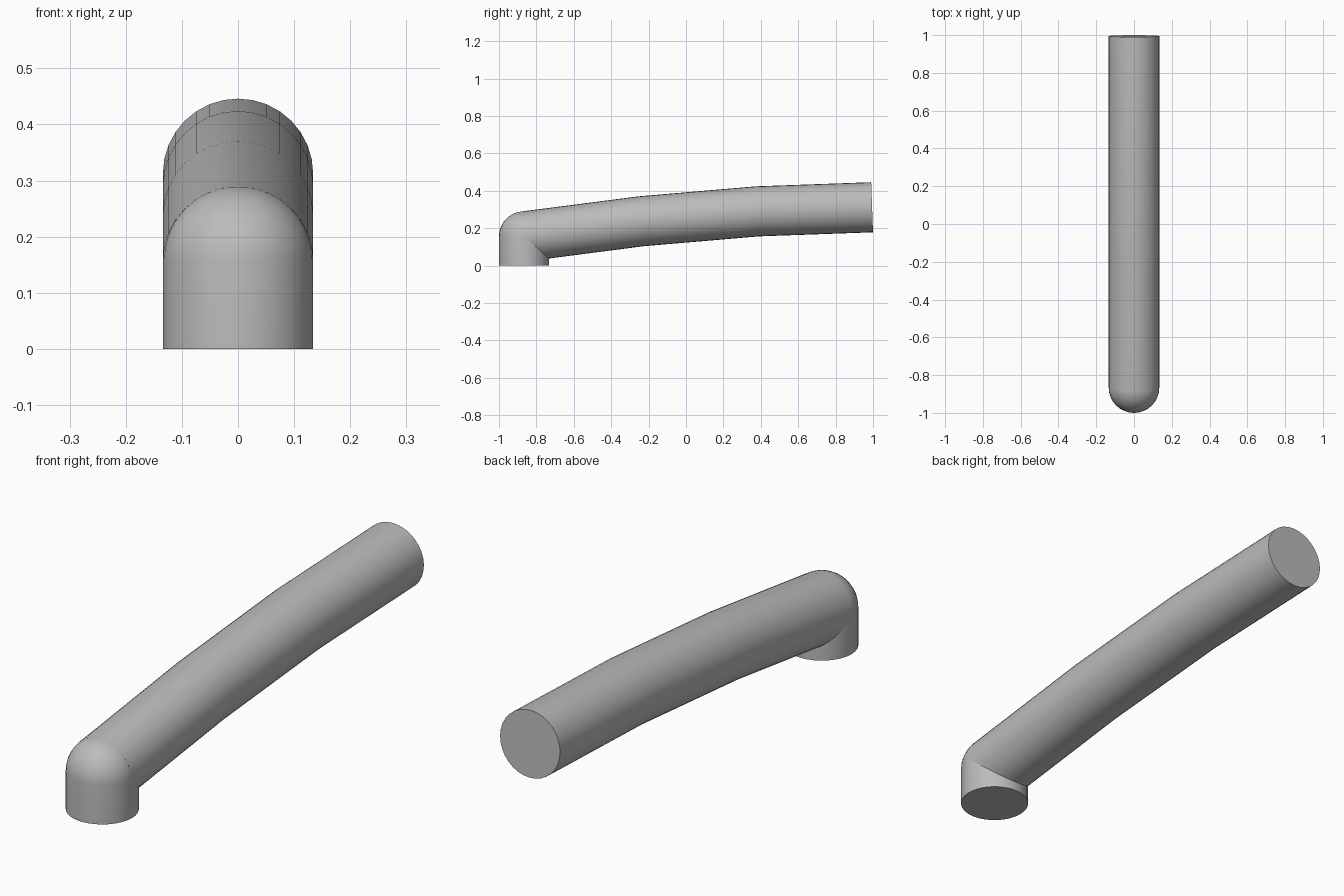
import bpy
import bmesh
import math
from mathutils import Vector, Matrix

cube = bpy.data.objects.get("Cube")
if cube:
    bpy.data.objects.remove(cube, do_unlink=True)

RADIUS = 0.134
SIDES = 32
ELBOW = Vector((0, -0.866, 0.156))

# Single grey material
grey = bpy.data.materials.new("plain grey")
grey.use_nodes = True
colour = (0.5, 0.5, 0.5, 1)
grey.diffuse_color = colour
grey.node_tree.nodes["Principled BSDF"].inputs["Base Color"].default_value = colour


def finish(name, bm):
    bmesh.ops.recalc_face_normals(bm, faces=bm.faces[:])
    mesh = bpy.data.meshes.new(name)
    bm.to_mesh(mesh)
    bm.free()
    mesh.materials.append(grey)
    obj = bpy.data.objects.new(name, mesh)
    bpy.context.collection.objects.link(obj)
    bpy.ops.object.select_all(action="DESELECT")
    obj.select_set(True)
    bpy.context.view_layer.objects.active = obj
    bpy.ops.object.shade_smooth_by_angle(angle=math.radians(30))
    return obj


# Upright post with a domed top: a profile spun about the vertical axis
bm = bmesh.new()
steps = 10
profile = [(0, 0), (RADIUS, 0)]
for i in range(steps + 1):
    a = math.pi / 2 * i / steps
    profile.append((RADIUS * math.cos(a), ELBOW.z + RADIUS * math.sin(a)))
verts = [bm.verts.new((r, 0, z)) for r, z in profile]
edges = [bm.edges.new(pair) for pair in zip(verts, verts[1:])]
bmesh.ops.spin(bm, geom=verts + edges, cent=(0, 0, 0), axis=(0, 0, 1),
               angle=math.tau, steps=SIDES, use_duplicate=False)
bmesh.ops.remove_doubles(bm, verts=bm.verts[:], dist=0.0001)
bmesh.ops.translate(bm, verts=bm.verts[:], vec=(0, ELBOW.y, 0))
finish("domed_post", bm)

# Long bent tube: mitred rings swept along a gently flattening path
path = [ELBOW, Vector((0, -0.24, 0.237)), Vector((0, 0.38, 0.29)),
        Vector((0, 0.995, 0.312))]
bm = bmesh.new()
rings = []
for i, point in enumerate(path):
    before = (point - path[i - 1]).normalized() if i > 0 else None
    after = (path[i + 1] - point).normalized() if i < len(path) - 1 else None
    along = ((before or after) + (after or before)).normalized()
    up = Vector((1, 0, 0)).cross(along)
    ring = []
    for k in range(SIDES):
        a = math.tau * k / SIDES
        offset = Vector((RADIUS * math.cos(a), 0, 0)) + up * RADIUS * math.sin(a)
        ring.append(bm.verts.new(point + offset))
    rings.append(ring)
for low, high in zip(rings, rings[1:]):
    for k in range(SIDES):
        n = (k + 1) % SIDES
        bm.faces.new((low[k], low[n], high[n], high[k]))
bm.faces.new(rings[0])
bm.faces.new(rings[-1])
finish("bent_tube", bm)
